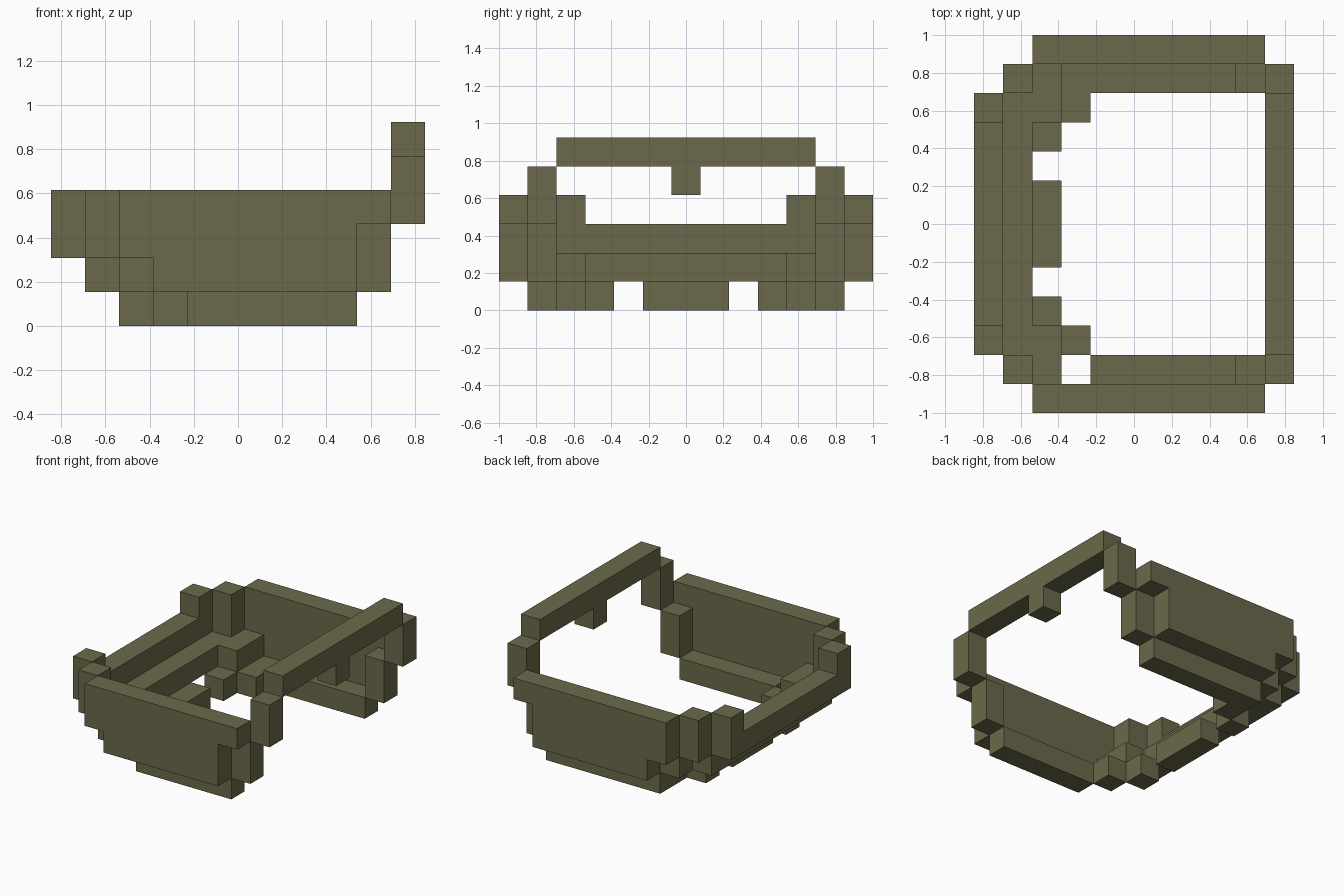
import bpy, bmesh, math
from mathutils import Vector

if "Cube" in bpy.data.objects:
    bpy.data.objects.remove(bpy.data.objects["Cube"])

U = 2 / 13                      # block size
NX, NY = 11, 13                 # footprint in blocks

olive = bpy.data.materials.new("olive_drab")
olive.diffuse_color = (0.147, 0.141, 0.069, 1)
olive.use_nodes = True
olive.node_tree.nodes["Principled BSDF"].inputs["Base Color"].default_value = olive.diffuse_color


def cells(*boxes):
    """Blocks filled by boxes given as (x0, x1, y0, y1, z0, z1), ends exclusive."""
    return {(x, y, z) for x0, x1, y0, y1, z0, z1 in boxes
            for x in range(x0, x1) for y in range(y0, y1) for z in range(z0, z1)}


def mirrored(blocks):
    return {(x, NY - 1 - y, z) for x, y, z in blocks}


# Parts on the front side, repeated at the back
side_parts = {
    "side_wall": cells((3, 9, 0, 1, 1, 2), (2, 9, 0, 1, 2, 3), (2, 10, 0, 1, 3, 4)),
    "end_post": cells((9, 10, 1, 2, 1, 3)),
    "raised_post": cells((10, 11, 1, 2, 3, 5)),
    "corner_post": cells((1, 2, 1, 2, 2, 4)),
    "rim_post": cells((0, 1, 2, 3, 2, 4)),
    "corner_step": cells((2, 3, 1, 3, 1, 2)),
    "corner_foot": cells((3, 4, 2, 3, 0, 1), (2, 3, 3, 4, 0, 1)),
    "bottom_rail": cells((4, 9, 1, 2, 0, 1)),
}
parts = {}
for name, blocks in side_parts.items():
    parts["front_" + name] = blocks
    parts["back_" + name] = mirrored(blocks)
parts["back_bottom_rail"] |= cells((3, 4, 11, 12, 0, 1))   # longer on the back side

# Parts running across the middle
parts["rim_rail"] = cells((0, 1, 3, 10, 2, 3))
parts["lower_rail"] = cells((1, 2, 2, 11, 1, 2))
parts["centre_foot"] = cells((2, 3, 5, 8, 0, 1))
parts["raised_bar"] = cells((10, 11, 2, 11, 5, 6))
parts["bar_tooth"] = cells((10, 11, 6, 7, 4, 5))

occupied = set().union(*parts.values())


def build(name, blocks):
    """Skin the exposed sides of the blocks and merge flat areas."""
    bm = bmesh.new()
    for c in blocks:
        centre = Vector((c[0] + 0.5 - NX / 2, c[1] + 0.5 - NY / 2, c[2] + 0.5))
        for axis in range(3):
            for s in (-1, 1):
                n = Vector((0, 0, 0))
                n[axis] = s
                if tuple(int(a + b) for a, b in zip(c, n)) in occupied:
                    continue
                u = Vector((0, 0, 0))
                u[(axis + 1) % 3] = 0.5
                v = n.cross(u)
                mid = centre + n * 0.5
                bm.faces.new([bm.verts.new((mid + d) * U)
                              for d in (-u - v, u - v, u + v, v - u)])
    bmesh.ops.remove_doubles(bm, verts=bm.verts, dist=0.001)
    bmesh.ops.dissolve_limit(bm, angle_limit=math.radians(1),
                             verts=bm.verts, edges=bm.edges)
    mesh = bpy.data.meshes.new(name)
    bm.to_mesh(mesh)
    bm.free()
    mesh.materials.append(olive)
    bpy.context.collection.objects.link(bpy.data.objects.new(name, mesh))


for name, blocks in parts.items():
    build(name, blocks)
